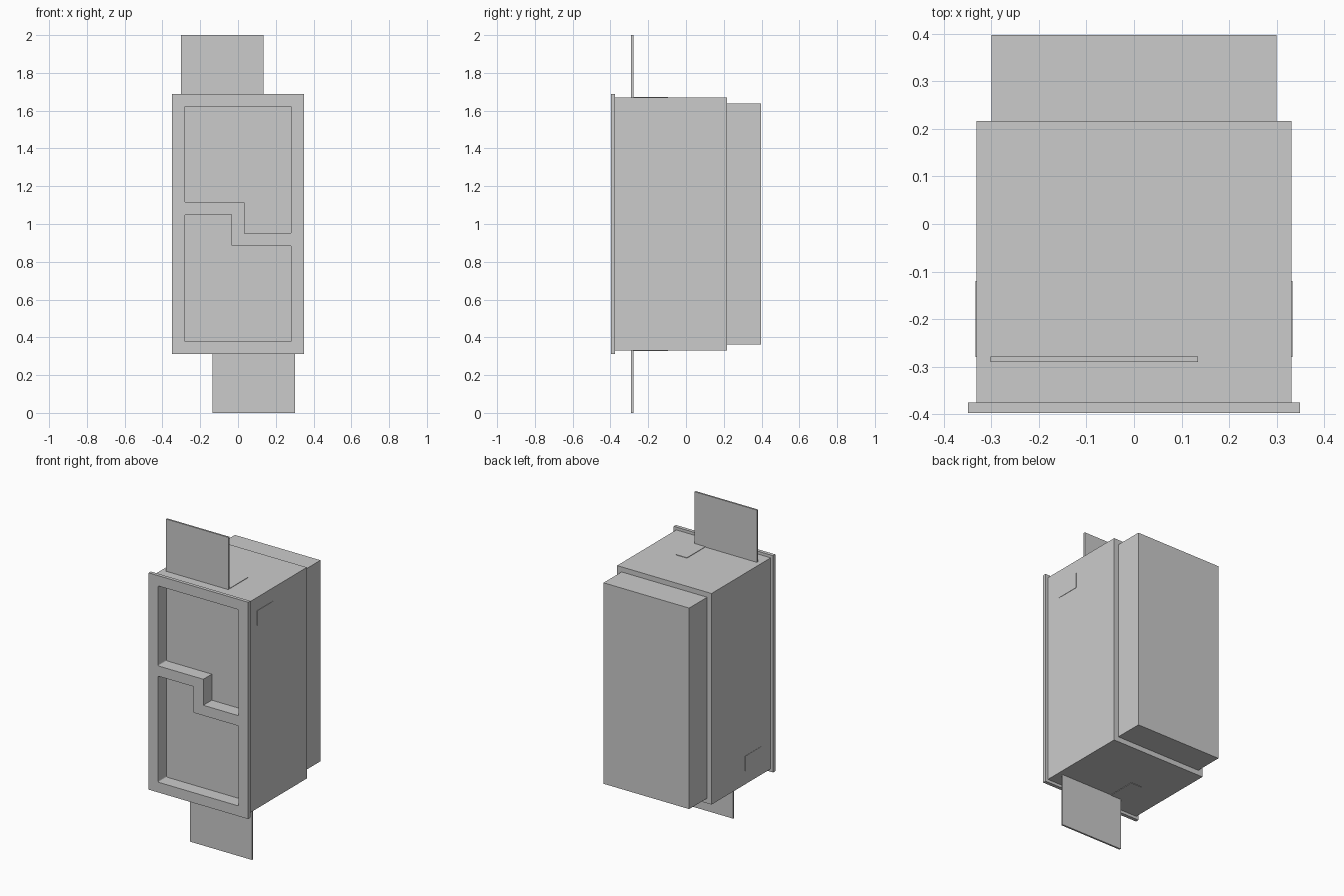
import bpy, bmesh

if "Cube" in bpy.data.objects:
    bpy.data.objects.remove(bpy.data.objects["Cube"])

def make_object(name, bm):
    bmesh.ops.recalc_face_normals(bm, faces=bm.faces[:])
    mesh = bpy.data.meshes.new(name)
    bm.to_mesh(mesh)
    bm.free()
    obj = bpy.data.objects.new(name, mesh)
    bpy.context.collection.objects.link(obj)
    return obj

def box(name, x, y, z):
    """Box from (min, max) ranges."""
    bm = bmesh.new()
    bmesh.ops.create_cube(bm, size=1)
    for v in bm.verts:
        for i, (lo, hi) in enumerate((x, y, z)):
            v.co[i] = lo if v.co[i] < 0 else hi
    return make_object(name, bm)

def pocket_cutter(name, s):
    """L-shaped pocket; s = -1 turns it half way round the centre."""
    outline = [(-0.2825, 0.622), (0.2825, 0.622), (0.2825, -0.05),
               (0.035, -0.05), (0.035, 0.115), (-0.2825, 0.115)]
    bm = bmesh.new()
    face = bm.faces.new([bm.verts.new((s * x, -0.5, 1 + s * z)) for x, z in outline])
    ext = bmesh.ops.extrude_face_region(bm, geom=[face])
    for v in ext["geom"]:
        if isinstance(v, bmesh.types.BMVert):
            v.co.y = -0.312
    # slightly rounded outer corners
    corners = [e for e in bm.edges
               if abs(e.verts[0].co.y - e.verts[1].co.y) > 0.1
               and abs(e.verts[0].co.x) > 0.2]
    bmesh.ops.bevel(bm, geom=corners, offset=0.007, segments=3,
                    profile=0.5, affect='EDGES')
    obj = make_object(name, bm)
    obj.hide_render = True
    return obj

def turned(lo_hi, s, centre=0.0):
    return tuple(sorted(centre + s * v for v in lo_hi))

# Front frame, main housing and smaller rear housing
frame = box("front_frame", (-0.3485, 0.3485), (-0.397, -0.375), (0.313, 1.687))
housing = box("main_housing", (-0.331, 0.331), (-0.375, 0.217), (0.331, 1.669))
box("rear_housing", (-0.30, 0.30), (0.217, 0.397), (0.363, 1.637))

# Two interlocking L-shaped recesses in the front
cutters = [pocket_cutter("upper_pocket_cutter", 1),
           pocket_cutter("lower_pocket_cutter", -1)]
for part in (frame, housing):
    for cutter in cutters:
        mod = part.modifiers.new("pocket", 'BOOLEAN')
        mod.operation = 'DIFFERENCE'
        mod.solver = 'EXACT'
        mod.object = cutter
    deps = bpy.context.evaluated_depsgraph_get()
    mesh = bpy.data.meshes.new_from_object(part.evaluated_get(deps))
    part.modifiers.clear()
    part.data = mesh
for cutter in cutters:
    bpy.data.objects.remove(cutter)

# Mounting tabs and thin spring strips, repeated by a half turn
for s, pos, side in ((1, "top", "right"), (-1, "bottom", "left")):
    box(pos + "_mounting_tab", turned((-0.302, 0.135), s), (-0.29, -0.279),
        turned((0.669, 1.0), s, 1))
    box(pos + "_strip", turned((0.06, 0.135), s), (-0.28, -0.095),
        turned((0.665, 0.672), s, 1))
    box(side + "_strip", turned((0.325, 0.333), s), (-0.28, -0.12),
        turned((0.49, 0.585), s, 1))
